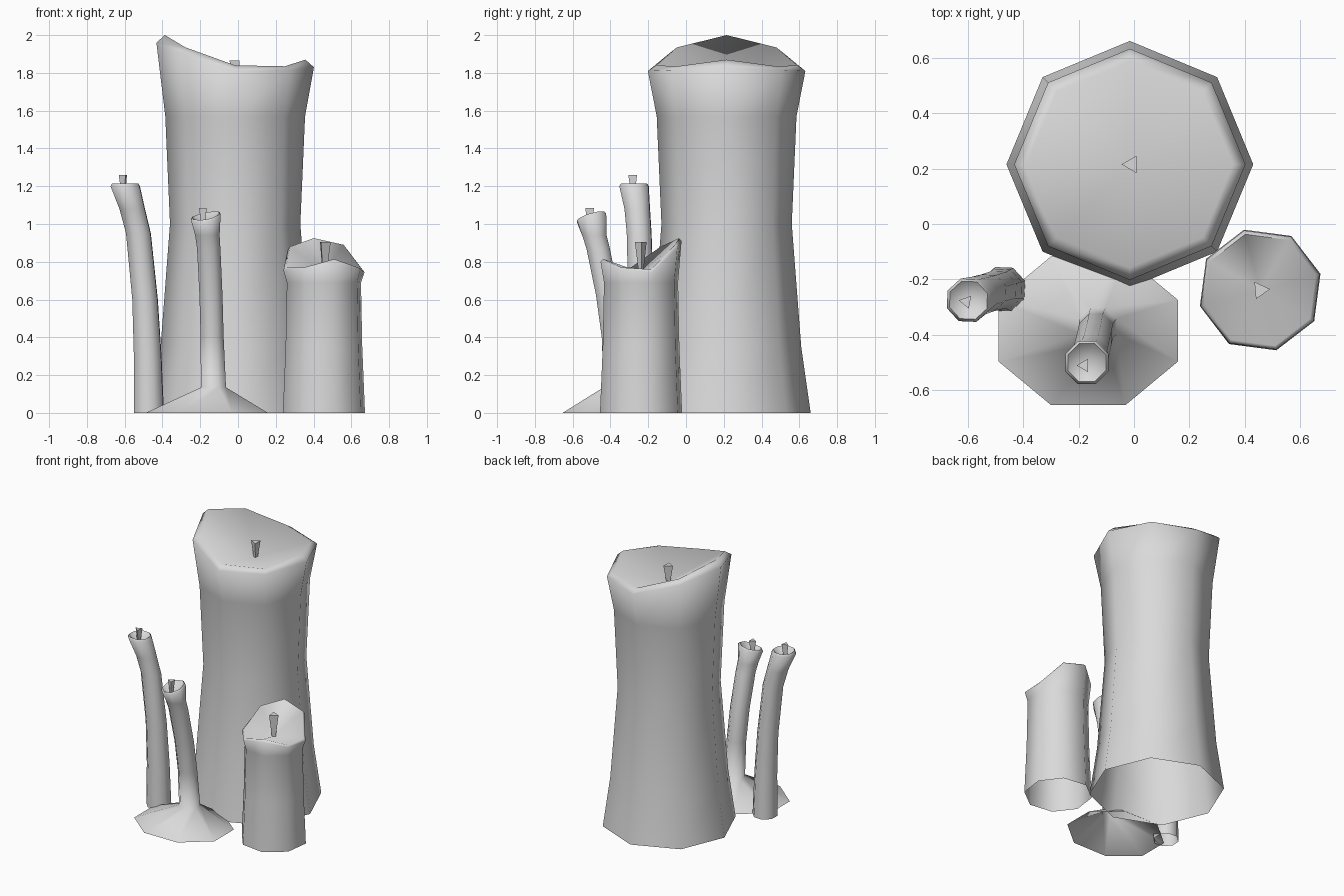
import bpy, bmesh, math
from mathutils import Vector

cube = bpy.data.objects.get("Cube")
if cube:
    bpy.data.objects.remove(cube, do_unlink=True)

# One pale wax colour
wax = bpy.data.materials.new("pale grey wax")
wax.use_nodes = True
colour = (0.7, 0.7, 0.7, 1)
wax.diffuse_color = colour
wax.node_tree.nodes["Principled BSDF"].inputs["Base Color"].default_value = colour


def finish(name, bm):
    mesh = bpy.data.meshes.new(name)
    bm.to_mesh(mesh)
    bm.free()
    mesh.materials.append(wax)
    obj = bpy.data.objects.new(name, mesh)
    bpy.context.collection.objects.link(obj)
    bpy.ops.object.select_all(action='DESELECT')
    obj.select_set(True)
    bpy.context.view_layer.objects.active = obj
    return obj


def ring(bm, x, y, r, turn, heights, stretch=1):
    n = len(heights)
    angles = [math.radians(turn) + math.tau * i / n for i in range(n)]
    return [bm.verts.new((x + r * math.cos(a), y + r * stretch * math.sin(a), z))
            for a, z in zip(angles, heights)]


def bridge(bm, lower, upper):
    n = len(lower)
    for i in range(n):
        j = (i + 1) % n
        bm.faces.new((lower[i], lower[j], upper[j], upper[i]))


def candle(name, path, turn, outer, inner, rim_r, lip, bowl_z, skirt=None):
    """path: (x, y, radius, z) rings; outer and inner: rim heights per corner."""
    bm = bmesh.new()
    rings = []
    if skirt:
        x, y, r, stretch = skirt
        rings.append(ring(bm, x, y, r, turn, [0] * len(outer), stretch))
    for x, y, r, z in path:
        rings.append(ring(bm, x, y, r, turn, [z] * len(outer)))
    x, y = path[-1][:2] if not skirt and len(path) < 5 else rim_r[1:]
    r = rim_r[0]
    rings.append(ring(bm, x, y, r, turn, outer))
    rings.append(ring(bm, x, y, r - lip, turn, inner))
    for lower, upper in zip(rings, rings[1:]):
        bridge(bm, lower, upper)
    # Hollow of melted wax, sloping to the middle
    middle = bm.verts.new((x, y, bowl_z))
    top = rings[-1]
    for i, v in enumerate(top):
        bm.faces.new((v, top[(i + 1) % len(top)], middle))
    finish(name, bm)
    bpy.ops.object.shade_smooth_by_angle(angle=math.radians(75))


def wick(name, x, y, bottom, top, r, turn):
    bm = bmesh.new()
    low = ring(bm, x, y, r * 0.4, turn, [bottom] * 3)
    high = ring(bm, x, y, r, turn, [top] * 3)
    bridge(bm, low, high)
    bm.faces.new(high)
    finish(name, bm)


# Large candle, flared at foot and rim
cx, cy = -0.015, 0.215
candle("large_candle",
       [(cx, cy, r, z) for r, z in
        ((0.445, 0), (0.395, 0.35), (0.345, 1.0), (0.37, 1.57))],
       0,
       [1.83, 1.815, 1.81, 1.91, 1.96, 1.91, 1.81, 1.815],
       [1.87, 1.835, 1.84, 1.935, 2.0, 1.935, 1.84, 1.835],
       (0.417, cx, cy), 0.045, 1.75)
wick("large_wick", -0.009, cy, 1.74, 1.865, 0.036, 180)

# Medium candle with a high back rim
mx, my = 0.455, -0.238
candle("medium_candle",
       [(mx, my, r, z) for r, z in ((0.225, 0), (0.21, 0.35), (0.203, 0.69))],
       15,
       [0.745, 0.875, 0.91, 0.86, 0.755, 0.76, 0.8, 0.76],
       [0.76, 0.89, 0.925, 0.88, 0.77, 0.77, 0.815, 0.77],
       (0.222, mx, my), 0.014, 0.745)
wick("medium_wick", mx, my, 0.745, 0.905, 0.036, 5)

# Tall thin candle, bending outward
candle("thin_candle",
       [(-0.472, -0.235, 0.085, 0), (-0.478, -0.235, 0.078, 0.3),
        (-0.492, -0.238, 0.072, 0.6), (-0.527, -0.248, 0.07, 0.95),
        (-0.56, -0.258, 0.072, 1.08)],
       20, [1.2] * 8, [1.215] * 8,
       (0.083, -0.597, -0.275), 0.01, 1.15)
wick("thin_wick", -0.605, -0.28, 1.15, 1.26, 0.027, 170)

# Short thin candle standing in a puddle of wax
candle("short_thin_candle",
       [(-0.13, -0.37, 0.072, 0.135), (-0.137, -0.385, 0.066, 0.4),
        (-0.143, -0.415, 0.066, 0.62), (-0.155, -0.465, 0.067, 0.87),
        (-0.162, -0.485, 0.07, 0.94)],
       22.5,
       [1.055, 1.055, 1.045, 1.03, 1.015, 1.01, 1.02, 1.04],
       [1.065, 1.065, 1.055, 1.04, 1.025, 1.02, 1.03, 1.05],
       (0.084, -0.17, -0.5), 0.01, 0.98,
       skirt=(-0.165, -0.385, 0.35, 0.83))
wick("short_thin_wick", -0.18, -0.51, 0.98, 1.085, 0.027, 180)
